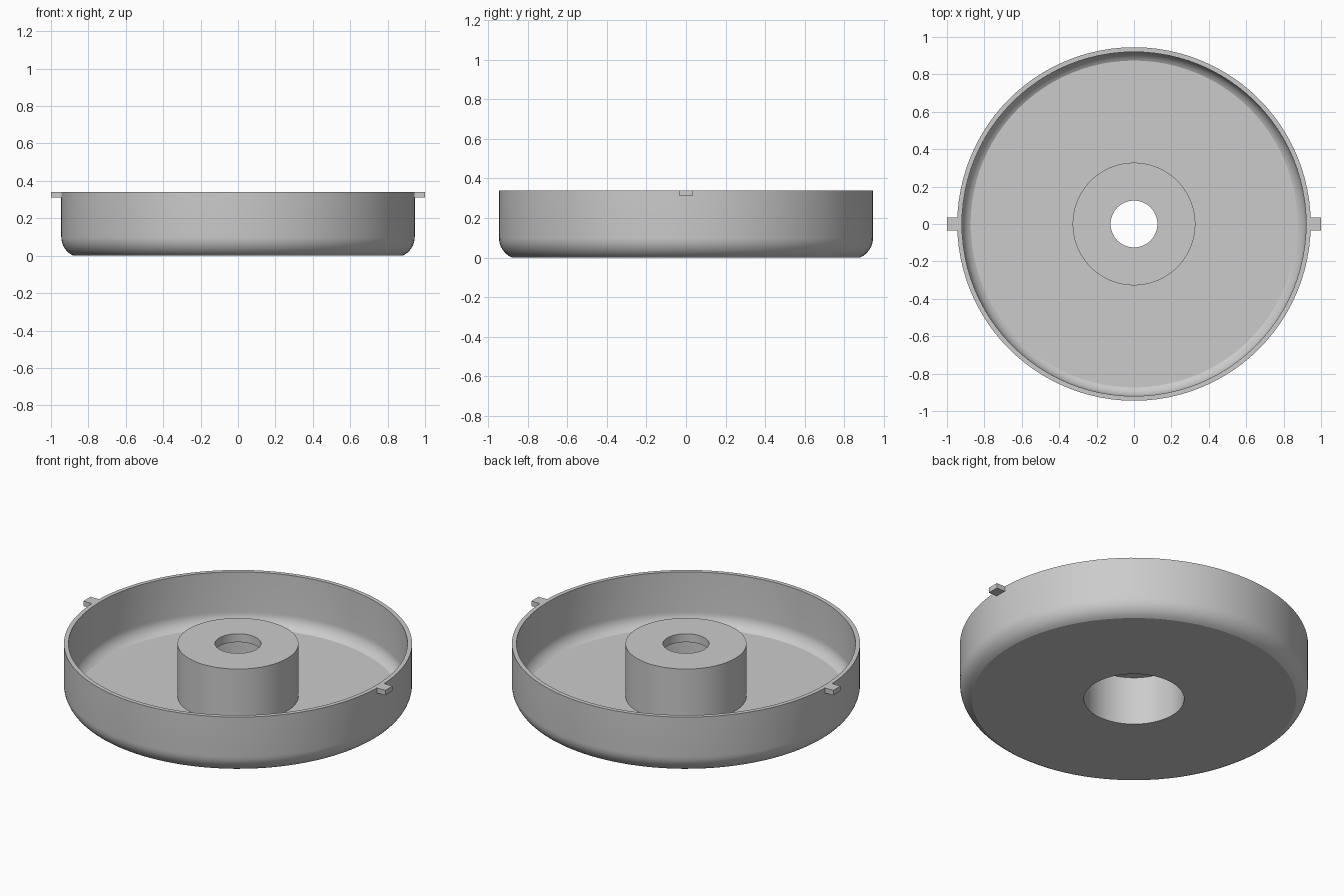
import bpy, bmesh, math
from mathutils import Matrix, Vector

cube = bpy.data.objects.get("Cube")
if cube:
    bpy.data.objects.remove(cube, do_unlink=True)

SEGMENTS = 96
HEIGHT = 0.34

grey = bpy.data.materials.new("plain grey")
grey.use_nodes = True
grey.diffuse_color = (0.6, 0.6, 0.6, 1)
grey.node_tree.nodes["Principled BSDF"].inputs["Base Color"].default_value = (0.6, 0.6, 0.6, 1)


def make_object(name, bm):
    bmesh.ops.recalc_face_normals(bm, faces=bm.faces)
    mesh = bpy.data.meshes.new(name)
    bm.to_mesh(mesh)
    bm.free()
    mesh.materials.append(grey)
    obj = bpy.data.objects.new(name, mesh)
    bpy.context.collection.objects.link(obj)
    return obj


def arc(radius, end_z, steps=8):
    """Rounded lower corner, from the vertical wall down to end_z."""
    cx, cz = 0.836, 0.1
    sweep = math.asin((cz - end_z) / radius)
    return [(cx + radius * math.cos(sweep * i / steps),
             cz - radius * math.sin(sweep * i / steps)) for i in range(steps + 1)]


def lathe(name, profile):
    """Spin a closed (radius, height) outline about the z axis."""
    bm = bmesh.new()
    verts = [bm.verts.new((r, 0, z)) for r, z in profile]
    edges = [bm.edges.new((v, verts[(i + 1) % len(verts)])) for i, v in enumerate(verts)]
    bmesh.ops.spin(bm, geom=verts + edges, cent=(0, 0, 0), axis=(0, 0, 1),
                   angle=math.tau, steps=SEGMENTS, use_merge=True)
    bmesh.ops.remove_doubles(bm, verts=bm.verts, dist=1e-5)
    obj = make_object(name, bm)
    bpy.ops.object.select_all(action='DESELECT')
    obj.select_set(True)
    bpy.context.view_layer.objects.active = obj
    bpy.ops.object.shade_smooth_by_angle(angle=math.radians(17))
    return obj


# Dish with a rounded lower edge, thin wall and counterbored central hub
outside = [(0.945, HEIGHT)] + arc(0.109, 0.0)
hub = [(0.272, 0), (0.272, 0.29), (0.125, 0.29), (0.125, HEIGHT),
       (0.328, HEIGHT), (0.328, 0.025)]
inside = arc(0.084, 0.025)[::-1] + [(0.92, HEIGHT)]
lathe("dish_with_hub", outside + hub + inside)

# Small locating tabs on both sides of the rim
for name, side in (("left_tab", 1), ("right_tab", -1)):
    bm = bmesh.new()
    bmesh.ops.create_cube(bm, size=1, matrix=Matrix.LocRotScale(
        Vector((side * 0.967, 0, HEIGHT - 0.015)), None, Vector((0.066, 0.068, 0.03))))
    make_object(name, bm)
